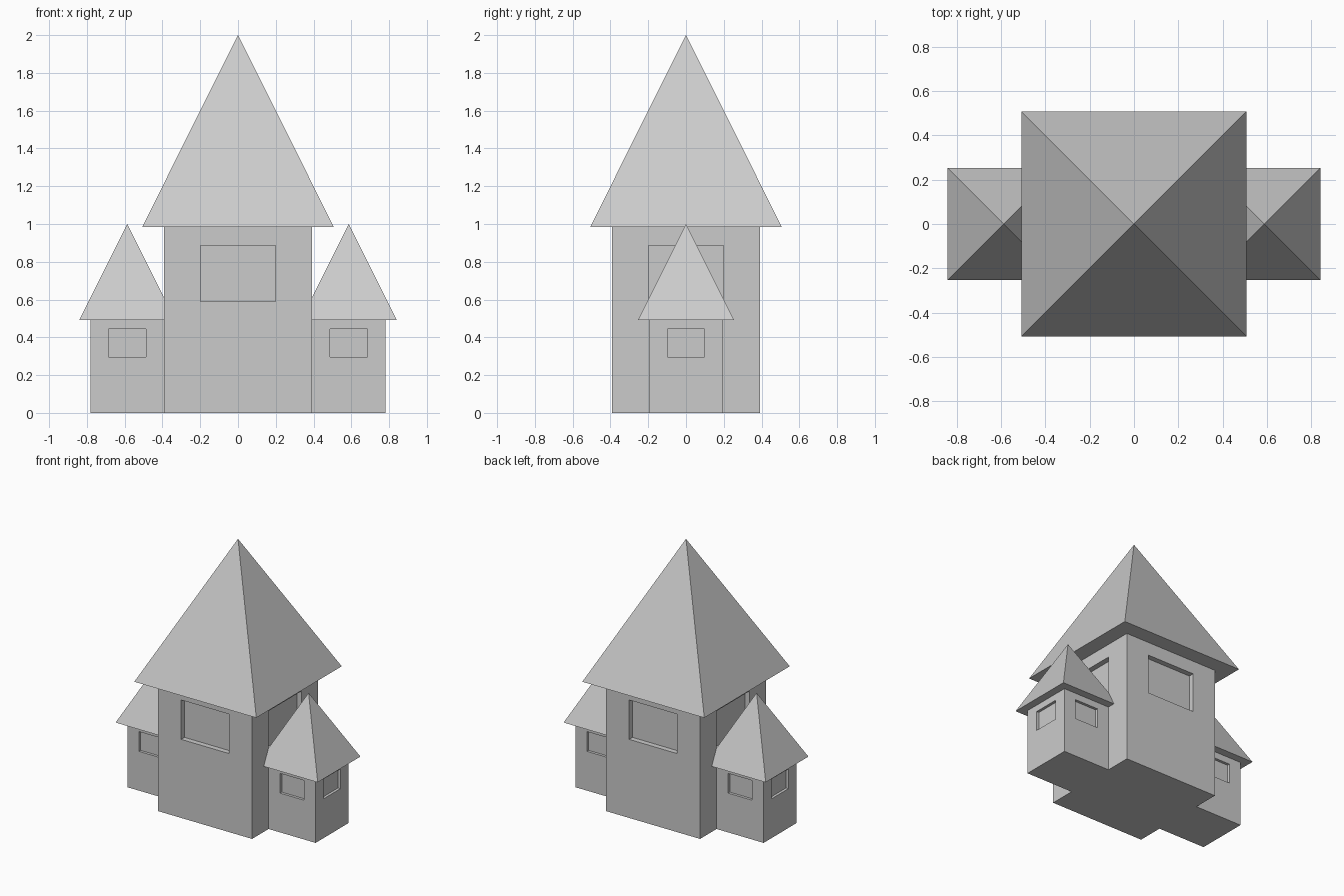
import bpy
import bmesh
from mathutils import Vector

if "Cube" in bpy.data.objects:
    bpy.data.objects.remove(bpy.data.objects["Cube"], do_unlink=True)

stone = bpy.data.materials.new("light_grey")
stone.use_nodes = True
stone.diffuse_color = (0.6, 0.6, 0.6, 1)
stone.node_tree.nodes["Principled BSDF"].inputs["Base Color"].default_value = stone.diffuse_color

# Proportions of the main tower; the side towers are half-size copies
WALL, WALL_TOP = 0.391, 0.985
EAVE, PEAK = 0.507, 2.0
WIN_HALF, WIN_LOW, WIN_HIGH, WIN_DEPTH = 0.198, 0.59, 0.886, 0.04


def finish(bm, name):
    bmesh.ops.recalc_face_normals(bm, faces=bm.faces)
    mesh = bpy.data.meshes.new(name)
    bm.to_mesh(mesh)
    bm.free()
    mesh.materials.append(stone)
    obj = bpy.data.objects.new(name, mesh)
    bpy.context.collection.objects.link(obj)
    return obj


def add_wall(bm, out, s, x, window=True):
    """One wall facing 'out', with a recessed window."""
    out = Vector(out)
    side = Vector((-out.y, out.x, 0))

    def ring(half, low, high, depth):
        corners = ((-half, low), (half, low), (half, high), (-half, high))
        return [bm.verts.new((side * u + out * depth + Vector((0, 0, z))) * s
                             + Vector((x, 0, 0))) for u, z in corners]

    rings = [ring(WALL, 0, WALL_TOP, WALL)]
    if window:
        rings.append(ring(WIN_HALF, WIN_LOW, WIN_HIGH, WALL))
        rings.append(ring(WIN_HALF, WIN_LOW, WIN_HIGH, WALL - WIN_DEPTH))
    for a, b in zip(rings, rings[1:]):
        for i in range(4):
            j = (i + 1) % 4
            bm.faces.new((a[i], a[j], b[j], b[i]))
    bm.faces.new(rings[-1])


def build_tower(name, s, x, hidden=None):
    # Walls with windows, closed by a floor and a ceiling
    bm = bmesh.new()
    for out in ((0, -1, 0), (1, 0, 0), (0, 1, 0), (-1, 0, 0)):
        add_wall(bm, out, s, x, window=out[0] != hidden)
    bmesh.ops.remove_doubles(bm, verts=bm.verts, dist=0.0001)
    bmesh.ops.holes_fill(bm, edges=[e for e in bm.edges if e.is_boundary], sides=4)
    finish(bm, name + "_walls")

    # Overhanging pyramid roof with a flat underside
    bm = bmesh.new()
    base = [bm.verts.new((x + u * EAVE * s, v * EAVE * s, WALL_TOP * s))
            for u, v in ((-1, -1), (1, -1), (1, 1), (-1, 1))]
    tip = bm.verts.new((x, 0, PEAK * s))
    bm.faces.new(base)
    for i in range(4):
        bm.faces.new((base[i], base[(i + 1) % 4], tip))
    finish(bm, name + "_roof")


build_tower("main_tower", 1, 0)
for name, d in (("left", 1), ("right", -1)):
    build_tower(name + "_tower", 0.5, d * WALL * 1.5, hidden=-d)
